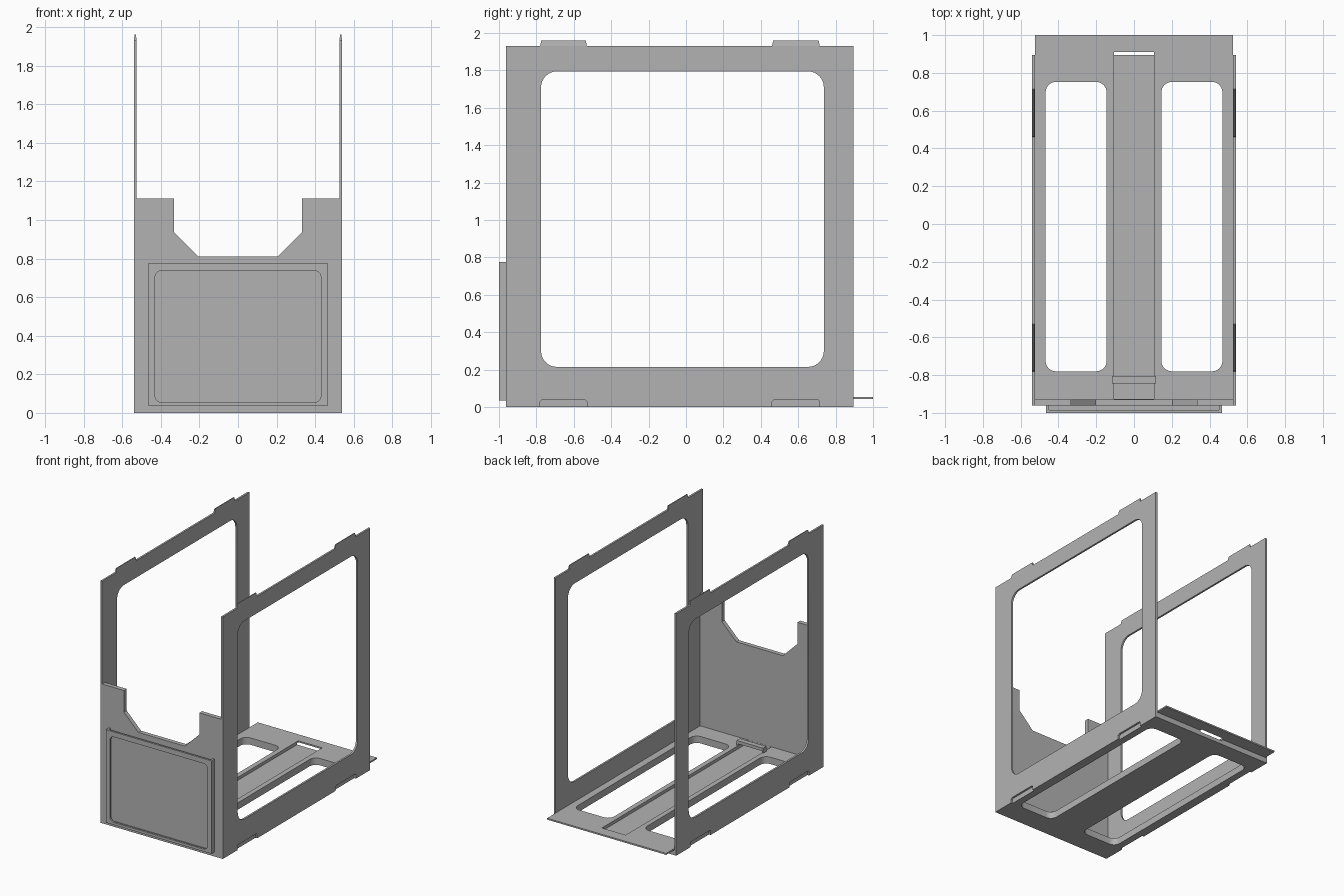
import bpy, bmesh, math
from mathutils import Matrix, Vector

cube = bpy.data.objects.get("Cube")
if cube:
    bpy.data.objects.remove(cube, do_unlink=True)

grey = bpy.data.materials.new("plain grey")
grey.use_nodes = True
colour = (0.45, 0.45, 0.45, 1)
grey.diffuse_color = colour
grey.node_tree.nodes["Principled BSDF"].inputs["Base Color"].default_value = colour

# Sheet orientations: columns are the sheet's across, up and thickness directions
AXES = {"x": ((0, 1, 0), (0, 0, 1), (1, 0, 0)),
        "y": ((1, 0, 0), (0, 0, 1), (0, -1, 0)),
        "z": ((1, 0, 0), (0, 1, 0), (0, 0, 1))}


def rect(u0, u1, v0, v1):
    return [(u0, v0), (u1, v0), (u1, v1), (u0, v1)]


def rounded(u0, u1, v0, v1, r, steps=8):
    centres = [(u1 - r, v1 - r), (u0 + r, v1 - r), (u0 + r, v0 + r), (u1 - r, v0 + r)]
    points = []
    for i, (u, v) in enumerate(centres):
        for k in range(steps + 1):
            a = (i + k / steps) * math.pi / 2
            points.append((u + r * math.cos(a), v + r * math.sin(a)))
    return points


def finish(name, mesh):
    obj = bpy.data.objects.new(name, mesh)
    bpy.context.collection.objects.link(obj)
    mesh.materials.clear()
    mesh.materials.append(grey)
    bpy.ops.object.select_all(action="DESELECT")
    obj.select_set(True)
    bpy.context.view_layer.objects.active = obj
    bpy.ops.object.shade_smooth_by_angle(angle=math.radians(30))
    return obj


def sheet(name, axis, low, high, outline, holes=()):
    """Flat sheet with holes, spanning low to high along an axis."""
    curve = bpy.data.curves.new(name, "CURVE")
    curve.dimensions = "2D"
    curve.fill_mode = "BOTH"
    curve.extrude = (high - low) / 2
    for loop in [outline, *holes]:
        spline = curve.splines.new("POLY")
        spline.points.add(len(loop) - 1)
        for point, (u, v) in zip(spline.points, loop):
            point.co = (u, v, 0, 1)
        spline.use_cyclic_u = True
    helper = bpy.data.objects.new("helper", curve)
    bpy.context.collection.objects.link(helper)
    bpy.context.view_layer.update()
    graph = bpy.context.evaluated_depsgraph_get()
    mesh = bpy.data.meshes.new_from_object(helper.evaluated_get(graph))
    bpy.data.objects.remove(helper, do_unlink=True)
    turn = Matrix(AXES[axis]).transposed().to_4x4()
    shift = Vector([(low + high) / 2 if a == axis else 0 for a in "xyz"])
    mesh.transform(Matrix.Translation(shift) @ turn)
    bm = bmesh.new()
    bm.from_mesh(mesh)
    bmesh.ops.remove_doubles(bm, verts=bm.verts, dist=1e-5)
    bmesh.ops.recalc_face_normals(bm, faces=bm.faces)
    bm.to_mesh(mesh)
    bm.free()
    return finish(name, mesh)


def wedge(name, x, y0, y1, z0, z1, width, top_width):
    """Locating tab that narrows towards its top."""
    bm = bmesh.new()
    bmesh.ops.create_cube(bm, size=1)
    for v in bm.verts:
        top = v.co.z > 0
        v.co = (x + v.co.x * (top_width if top else width),
                (y0 + y1) / 2 + v.co.y * (y1 - y0 - (0.012 if top else 0)),
                z1 if top else z0)
    mesh = bpy.data.meshes.new(name)
    bm.to_mesh(mesh)
    bm.free()
    return finish(name, mesh)


FRONT, BACK, INNER, OUTER = -0.962, 0.895, 0.525, 0.54
tab_spans = [(-0.78, -0.53), (0.46, 0.715)]

# Side frames with notches below and tabs above
side = [(FRONT, 0)]
for a, b in tab_spans:
    side += [(a, 0), (a, 0.03), (a + 0.01, 0.04), (b - 0.01, 0.04), (b, 0.03), (b, 0)]
side += [(BACK, 0), (BACK, 1.93), (FRONT, 1.93)]
window = rounded(-0.775, 0.737, 0.215, 1.795, 0.085)
for label, s in (("left", 1), ("right", -1)):
    low, high = sorted((s * INNER, s * OUTER))
    sheet(label + "_side_frame", "x", low, high, side, [window])
    for place, (a, b) in zip(("front", "back"), tab_spans):
        wedge(f"{label}_{place}_tab", (low + high) / 2, a, b, 1.93, 1.96, 0.015, 0.006)

# Front wall with stepped cutout
half = [(INNER, 0), (INNER, 1.11), (0.333, 1.11), (0.333, 0.937), (0.205, 0.81)]
sheet("front_wall", "y", FRONT, -0.928, half + [(-x, z) for x, z in reversed(half)])
for label, s in (("left", 1), ("right", -1)):
    low, high = sorted((s * INNER, s * OUTER))
    sheet(label + "_wall_edge", "y", FRONT, -0.928, rect(low, high, 0, 1.11))

# Card holder: open-topped channel and a windowed face
channel = [(-0.465, 0.035), (0.465, 0.035), (0.465, 0.777), (0.45, 0.777),
           (0.45, 0.045), (-0.45, 0.045), (-0.45, 0.777), (-0.465, 0.777)]
sheet("holder_channel", "y", -0.985, FRONT, channel)
sheet("holder_face", "y", -1.0, -0.985, rect(-0.465, 0.465, 0.035, 0.777),
      [rounded(-0.43, 0.43, 0.055, 0.737, 0.035)])

# Floor in layers: solid bottom, grooved middle and overhanging top
openings = [rounded(0.145, 0.468, -0.78, 0.752, 0.055),
            rounded(-0.468, -0.145, -0.78, 0.752, 0.055)]
G, START = 0.105, -0.927
sheet("floor_bottom", "z", 0, 0.03, rect(-INNER, INNER, FRONT, BACK), openings)
grooved = [(-INNER, FRONT), (INNER, FRONT), (INNER, BACK), (G, BACK),
           (G, START), (-G, START), (-G, BACK), (-INNER, BACK)]
sheet("floor_middle", "z", 0.03, 0.043, grooved, openings)
sheet("floor_top", "z", 0.043, 0.055, rect(-INNER, INNER, FRONT, 1.0),
      openings + [rect(-G, G, START, 0.91)])

# Strap bridge over the groove
bridge = [(-0.117, 0.055), (-G, 0.055), (-G, 0.07), (G, 0.07),
          (G, 0.055), (0.117, 0.055), (0.117, 0.095), (-0.117, 0.095)]
sheet("strap_bridge", "y", -0.845, -0.805, bridge)
